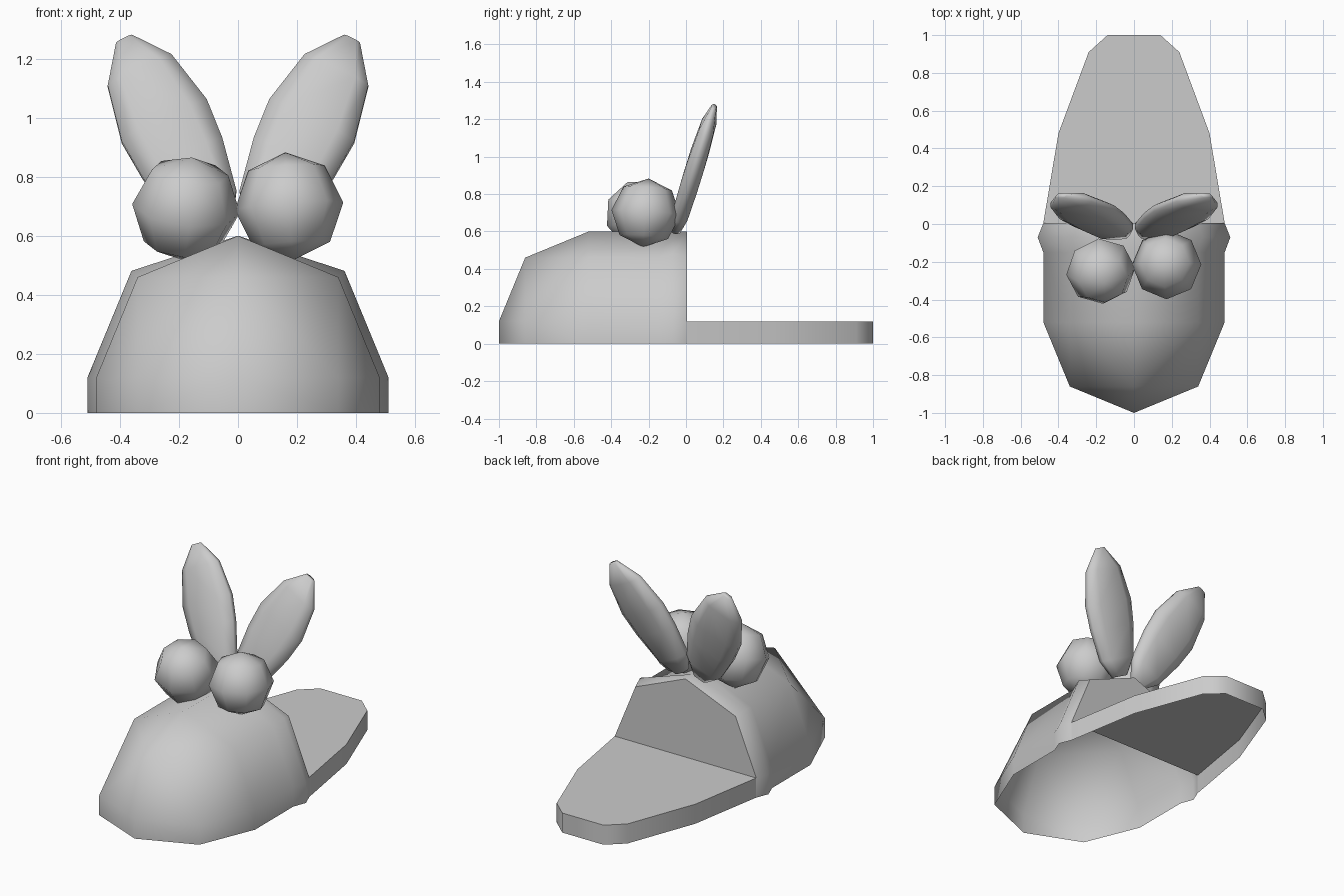
import bpy
import bmesh
from mathutils import Vector

cube = bpy.data.objects.get("Cube")
if cube:
    bpy.data.objects.remove(cube, do_unlink=True)

# One plain grey for the whole slipper
grey = bpy.data.materials.new("plain_grey")
grey.use_nodes = True
colour = (0.6, 0.6, 0.6, 1)
grey.diffuse_color = colour
grey.node_tree.nodes["Principled BSDF"].inputs["Base Color"].default_value = colour


def finish(name, bm, sharp=1.1):
    """Turn a bmesh into a smooth shaded object that keeps its sharp edges."""
    bmesh.ops.recalc_face_normals(bm, faces=bm.faces)
    mesh = bpy.data.meshes.new(name)
    bm.to_mesh(mesh)
    bm.free()
    mesh.materials.append(grey)
    obj = bpy.data.objects.new(name, mesh)
    bpy.context.collection.objects.link(obj)
    bpy.ops.object.select_all(action="DESELECT")
    obj.select_set(True)
    bpy.context.view_layer.objects.active = obj
    bpy.ops.object.shade_smooth_by_angle(angle=sharp)
    return obj


def bridge(bm, rings, closed=True):
    """Join rings of equal length with quads."""
    count = len(rings[0])
    for low, high in zip(rings, rings[1:]):
        for i in range(count if closed else count - 1):
            j = (i + 1) % count
            bm.faces.new((low[i], low[j], high[j], high[i]))


# Slipper upper: arched shell with a flared rim, hollow underneath
bm = bmesh.new()
rows = []
for y, flare in ((-0.52, 0), (-0.15, 0), (-0.07, 0.03), (0.005, 0)):
    half = [(0.48 + flare, 0), (0.48 + flare, 0.12), (0.34 + flare * 0.7, 0.46 + flare * 0.7)]
    arch = half + [(0, 0.6)] + [(-x, z) for x, z in reversed(half)]
    rows.append([bm.verts.new((x, y, z)) for x, z in arch])
bridge(bm, rows, closed=False)

# Back wall of the upper, standing on the heel
bm.faces.new(rows[-1][1:6])

# Rounded toe cap closing the front
front = rows[0]
tip_low, tip, brow = [bm.verts.new(p) for p in ((0, -1, 0), (0, -1, 0.12), (0, -0.86, 0.46))]
for side, (base, wall, shoulder) in ((1, front[:3]), (-1, front[:3:-1])):
    low = bm.verts.new((side * 0.34, -0.86, 0))
    cheek = bm.verts.new((side * 0.34, -0.86, 0.12))
    for face in ((base, wall, cheek, low), (low, cheek, tip, tip_low),
                 (wall, shoulder, cheek), (shoulder, brow, cheek),
                 (shoulder, front[3], brow), (cheek, brow, tip)):
        bm.faces.new(face)
finish("slipper_upper", bm)

# Heel: flat top with a skirt around the sides and back, open underneath
bm = bmesh.new()
edge = [(0.48, 0.005), (0.40, 0.48), (0.24, 0.91), (0.14, 1)]
outline = edge + [(-x, y) for x, y in reversed(edge)]
skirt = [[bm.verts.new((x, y, z)) for x, y in outline] for z in (0, 0.12)]
bridge(bm, skirt, closed=False)
bm.faces.new(skirt[1])
finish("heel", bm, 0.9)

# Round eight-sided eyes, set slightly unevenly
for name, centre, tilt in (("left_eye", (0.173, -0.215, 0.70), (-0.08, -0.07, 0)),
                           ("right_eye", (-0.176, -0.25, 0.693), (0.35, 0.08, 0.1))):
    bm = bmesh.new()
    bmesh.ops.create_uvsphere(bm, u_segments=8, v_segments=4, radius=0.184)
    eye = finish(name, bm)
    eye.location = centre
    eye.rotation_euler = tilt

# Leaf-shaped ears: flattened eight-sided rings along a leaning axis
along = Vector((0.44, 0.28, 0.9))
across = Vector((0.9, -0.13, -0.44))
through = Vector((0, 0.957, -0.29))
root = Vector((0.065, -0.055, 0.61))
quarter = [(1, 0.3), (0.6, 0.9)]
upper = quarter + [(-u, v) for u, v in reversed(quarter)]
ring_shape = upper + [(-u, -v) for u, v in upper]
sections = [(0, 0.05, 0.03), (0.1, 0.115, 0.05), (0.28, 0.15, 0.055),
            (0.42, 0.16, 0.055), (0.61, 0.12, 0.045), (0.73, 0.03, 0.015)]
for name, side in (("left_ear", 1), ("right_ear", -1)):
    bm = bmesh.new()
    rings = []
    for distance, width, depth in sections:
        ring = []
        for u, v in ring_shape:
            p = root + along * distance + across * width * u + through * depth * v
            ring.append(bm.verts.new((side * p.x, p.y, p.z)))
        rings.append(ring)
    bridge(bm, rings)
    bm.faces.new(rings[0])
    bm.faces.new(rings[-1])
    finish(name, bm, 1.3)
